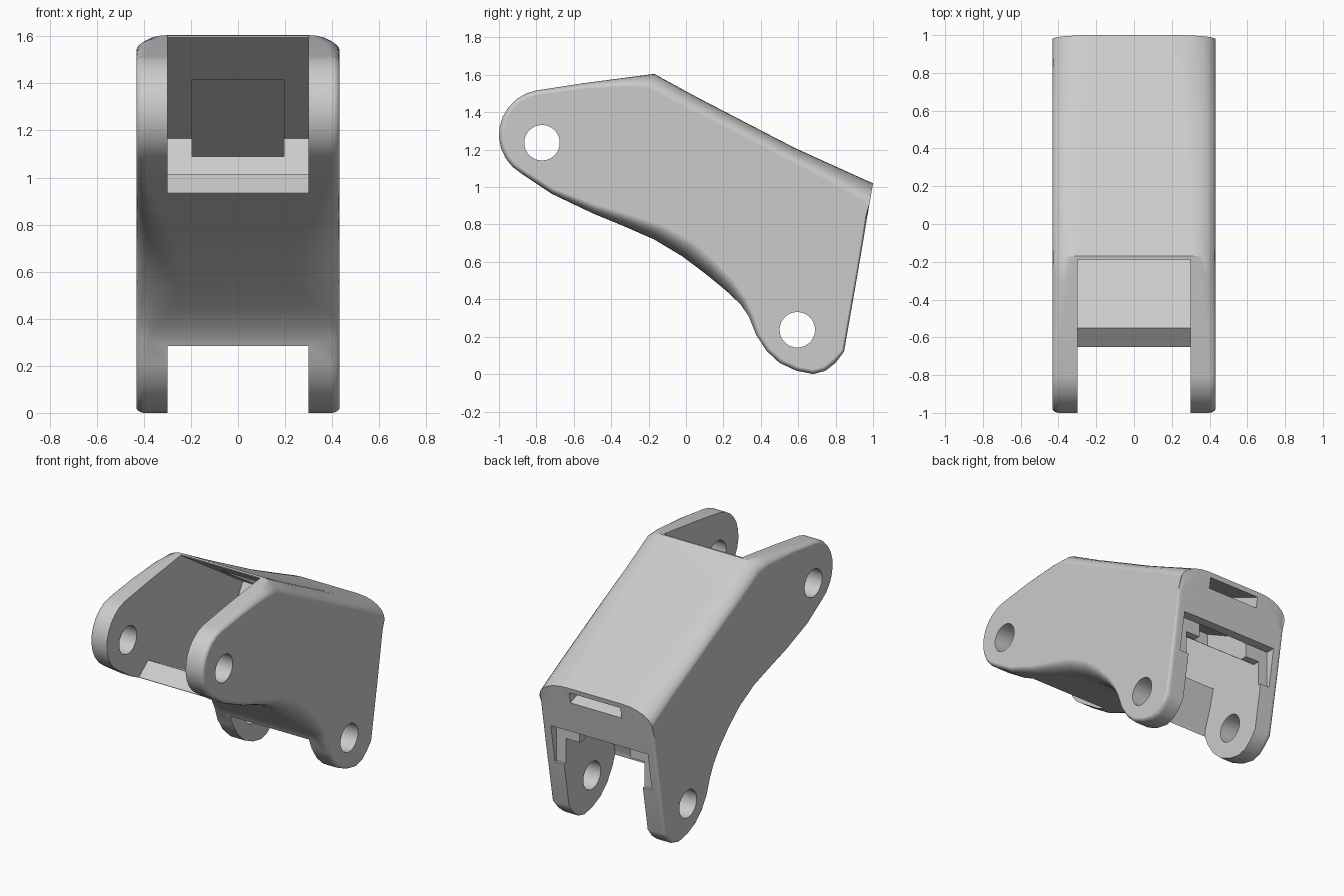
import bpy, bmesh
from math import sin, cos, pi, radians
from mathutils import Vector

if "Cube" in bpy.data.objects:
    bpy.data.objects.remove(bpy.data.objects["Cube"])

W = 0.432  # half width of the link


def make_object(name, bm):
    bmesh.ops.recalc_face_normals(bm, faces=bm.faces)
    me = bpy.data.meshes.new(name)
    bm.to_mesh(me)
    bm.free()
    ob = bpy.data.objects.new(name, me)
    bpy.context.collection.objects.link(ob)
    return ob


def loft(bm, rings):
    vs = [[bm.verts.new(p) for p in r] for r in rings]
    n = len(vs[0])
    for a, b in zip(vs, vs[1:]):
        for i in range(n):
            bm.faces.new((a[i], a[(i + 1) % n], b[(i + 1) % n], b[i]))
    bm.faces.new(vs[0])
    bm.faces.new(vs[-1])


def prism(name, pts, x0, x1):
    bm = bmesh.new()
    loft(bm, [[(x, y, z) for y, z in pts] for x in (x0, x1)])
    return make_object(name, bm)


def circle(y, z, r, n=28):
    return [(y + r * cos(2 * pi * i / n), z + r * sin(2 * pi * i / n)) for i in range(n)]


# Side profile, anticlockwise: y, z, edge rounding across x, edge rounding depth
REAR_TOP = (1.0, 1.02, .22, .12)
profile = [(-0.17, 1.605, .13, .085), (-0.3, 1.588, .09, .05), (-0.55, 1.555, .05, .03)]
for i in range(11):  # rounded front knuckle
    a = radians(100 + 14 * i)
    profile.append((-0.76 + .24 * cos(a), 1.28 + .24 * sin(a), .035, .025))
profile += [
    (-0.72, 0.965, .05, .03), (-0.5, 0.86, .09, .05), (-0.33, 0.79, .13, .07),
    (-0.17, 0.72, .17, .09), (-0.02, 0.63, .19, .10), (0.1, 0.54, .19, .09),
    (0.21, 0.45, .15, .07), (0.29, 0.375, .09, .045), (0.335, 0.31, .05, .03),
    (0.375, 0.21, .035, .025), (0.43, 0.125, .035, .025), (0.5, 0.06, .035, .025),
    (0.59, 0.018, .035, .025), (0.68, 0.0, .035, .025), (0.745, 0.017, .035, .025),
    (0.80, 0.06, .035, .025), (0.845, 0.12, .03, .015), (0.92, 0.55, .025, .012),
    (0.967, 0.83, .03, .012), REAR_TOP, (0.8, 1.11, .20, .09),
    (0.58, 1.21, .17, .075), (0.3, 1.355, .15, .075), (0.05, 1.485, .14, .08)]


def inset_point(i, t):
    p0, p, p1 = (Vector(profile[j % len(profile)][:2]) for j in (i - 1, i, i + 1))
    d = (p1 - p).normalized() + (p - p0).normalized()
    inward = Vector((-d.y, d.x)).normalized()
    if profile[i] is REAR_TOP:  # slide down the rear face so its top edge becomes an arch
        inward = (p0 - p).normalized()
    return p + inward * t


# Main body: profile lofted across x with rounded side edges
STEPS = 6
rings = []
for side in (-1, 1):
    angles = [pi / 2 * k / STEPS for k in range(STEPS + 1)]
    for a in (reversed(angles) if side < 0 else angles):
        ring = []
        for i, (y, z, rx, rd) in enumerate(profile):
            q = inset_point(i, rd * (1 - cos(a)))
            ring.append((side * (W - rx * (1 - sin(a))), q.x, q.y))
        rings.append(ring)
bm = bmesh.new()
loft(bm, rings)
body = make_object("hinge_link_body", bm)

# Cutters: hollow interior (leaves a floor plate, roof and rear stop block), recesses, pin holes
cutters = [
    prism("interior_cutter", [
        (-1.1, .7), (-.66, .7), (-.65, .935), (-.55, 1.015), (-.1, .77), (.43, .6), (.39, .45),
        (.345, .32), (.345, -.1), (1.1, -.1), (1.1, .695), (.88, .695), (.88, .6), (.83, .6),
        (.36, .95), (.48, 1.165), (-.187, 1.595), (-.187, 1.8), (-1.1, 1.8)], -.3, .3),
    prism("rear_notch_cutter", [(.88, .43), (1.1, .43), (1.1, .694), (.88, .694)], -.37, .37),
    prism("tunnel_cutter", [(.3, 1.11), (.44, 1.09), (.6, 1.05), (1.1, .87), (1.1, .95),
                            (.97, .995), (.58, 1.165), (.08, 1.433)], -.195, .195),
    prism("block_recess_cutter", [(.5, .55), (.885, .55), (.885, .69), (.8, .78), (.5, .93)],
          -.1945, .1945),
    prism("front_pin_cutter", circle(-.77, 1.237, .095), -.6, .6),
    prism("rear_pin_cutter", circle(.595, .237, .095), -.6, .6)]

bpy.context.view_layer.objects.active = body
for c in cutters:
    c.hide_render = True
    m = body.modifiers.new(c.name, 'BOOLEAN')
    m.operation, m.solver, m.object = 'DIFFERENCE', 'EXACT', c
    bpy.ops.object.modifier_apply(modifier=m.name)
for c in cutters:
    bpy.data.objects.remove(c)

# Smooth shading with crisp slot edges
body.select_set(True)
bpy.ops.object.shade_smooth_by_angle(angle=radians(28))
wn = body.modifiers.new("weighted_normals", 'WEIGHTED_NORMAL')
wn.keep_sharp = True
